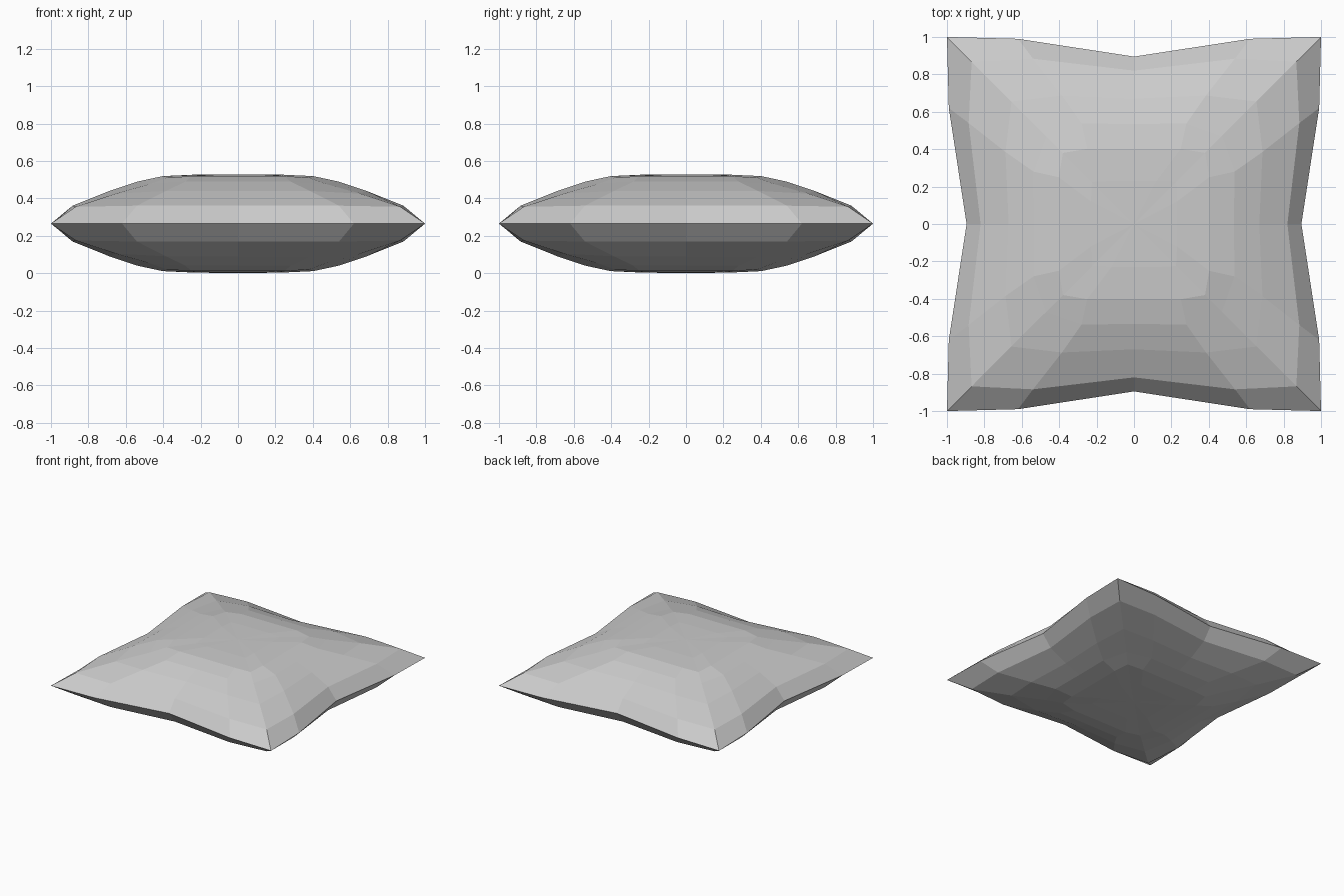
import bpy, bmesh

if "Cube" in bpy.data.objects:
    bpy.data.objects.remove(bpy.data.objects["Cube"])

SEAM = 0.265  # height of the seam; the pillow is mirrored above and below it

# Each ring: (mid-side distance, side height), (quarter point along, out), (corner, corner height)
rings = [
    ((0.895, 0.0),  (0.62, 0.99),   (1.0, 0.0)),
    ((0.82, 0.096), (0.54, 0.884),  (0.868, 0.09)),
    ((0.67, 0.175), (0.385, 0.687), (0.655, 0.16)),
    ((0.535, 0.225), (0.28, 0.537), (0.47, 0.212)),
    ((0.40, 0.254), (0.25, 0.402),  (0.38, 0.245)),
    ((0.23, 0.262), (0.12, 0.23),   (0.225, 0.26)),
]


def ring_points(ring, side):
    """Sixteen points round one ring, four per side."""
    (mid, h), (along, out), (corner, ch) = ring
    quarter = [(0, -mid, h), (along, -out, h), (corner, -corner, ch), (out, -along, h)]
    points = []
    for turn in range(4):
        for x, y, z in quarter:
            for _ in range(turn):
                x, y = -y, x
            points.append((x, y, SEAM + side * z))
    return points


bm = bmesh.new()
seam = [bm.verts.new(p) for p in ring_points(rings[0], 1)]
for side in (1, -1):
    # Puffed cover rising from the seam
    previous = seam
    for ring in rings[1:]:
        current = [bm.verts.new(p) for p in ring_points(ring, side)]
        n = len(current)
        for i in range(n):
            j = (i + 1) % n
            bm.faces.new((previous[i], previous[j], current[j], current[i]))
        previous = current
    # Nearly flat centre
    centre = bm.verts.new((0, 0, SEAM + side * 0.264))
    for i in range(n):
        bm.faces.new((previous[i], previous[(i + 1) % n], centre))

bmesh.ops.recalc_face_normals(bm, faces=bm.faces)
mesh = bpy.data.meshes.new("pillow")
bm.to_mesh(mesh)
bm.free()
pillow = bpy.data.objects.new("pillow", mesh)
bpy.context.collection.objects.link(pillow)
